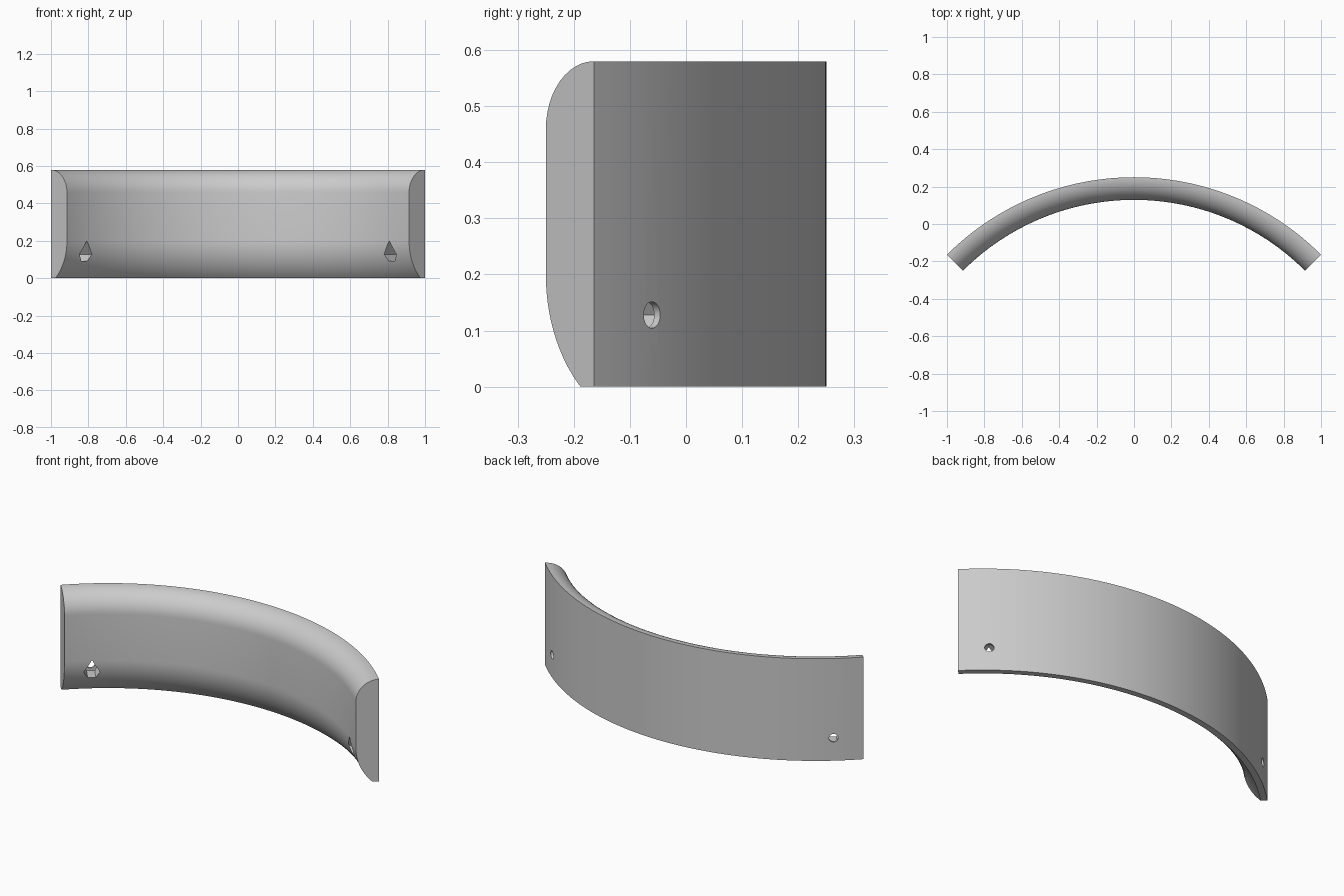
import bpy, bmesh
from math import sin, cos, pi, radians, sqrt

default = bpy.data.objects.get("Cube")
if default:
    bpy.data.objects.remove(default, do_unlink=True)

R_OUT = sqrt(2)            # back radius, the band spans a quarter circle
DEPTH = 0.121              # band thickness
HEIGHT = 0.58
CENTRE_Y = 0.25 - R_OUT
SEGMENTS = 64
HOLE_ANGLE = radians(38.7)
HOLE_Z = 0.128

grey = bpy.data.materials.new("light_grey")
grey.use_nodes = True
colour = (0.6, 0.6, 0.6, 1)
grey.diffuse_color = colour
grey.node_tree.nodes["Principled BSDF"].inputs["Base Color"].default_value = colour


def polar(radius, angle, across, z):
    """Point on the arc; across runs sideways along the tangent."""
    return (radius * sin(angle) + across * cos(angle),
            CENTRE_Y + radius * cos(angle) - across * sin(angle), z)


def loft(name, rings):
    """Solid from closed rings of points, capped at both ends."""
    bm = bmesh.new()
    loops = [[bm.verts.new(p) for p in ring] for ring in rings]
    n = len(loops[0])
    for a, b in zip(loops, loops[1:]):
        for i in range(n):
            j = (i + 1) % n
            bm.faces.new((a[i], a[j], b[j], b[i]))
    bm.faces.new(loops[0])
    bm.faces.new(loops[-1])
    bmesh.ops.recalc_face_normals(bm, faces=bm.faces)
    mesh = bpy.data.meshes.new(name)
    bm.to_mesh(mesh)
    bm.free()
    mesh.materials.append(grey)
    obj = bpy.data.objects.new(name, mesh)
    bpy.context.collection.objects.link(obj)
    return obj


# Cross-section as (depth, z): flat back, rounded top, tapered foot
profile = [(0, 0)]
foot_radius, foot_height, steps = 0.273, 0.2, 12
for i in range(steps + 1):
    z = foot_height * i / steps
    drop = foot_radius - sqrt(foot_radius ** 2 - (foot_height - z) ** 2)
    profile.append((DEPTH - drop, z))
for i in range(steps + 1):
    a = pi / 2 * i / steps
    profile.append((DEPTH * cos(a), HEIGHT - DEPTH + DEPTH * sin(a)))

# Curved band
angles = [pi / 4 * (2 * i / SEGMENTS - 1) for i in range(SEGMENTS + 1)]
band = loft("curved_band",
            [[polar(R_OUT - d, a, 0, z) for d, z in profile] for a in angles])

# Nut pocket outline: half hexagon below, pointed roof above
nut = 0.042
pocket = [(nut * cos(a), nut * sin(a)) for a in (pi, pi * 4 / 3, pi * 5 / 3, 0)]
pocket.append((0, nut * sqrt(3)))
bore = [(0.0235 * cos(2 * pi * i / 32), 0.0235 * sin(2 * pi * i / 32)) for i in range(32)]

# Pockets and screw holes on both sides
cutters = []
for side in (-1, 1):
    for name, outline, r0, r1 in (("nut_pocket", pocket, 1.2, R_OUT - 0.014),
                                  ("screw_hole", bore, 1.36, 1.5)):
        cutter = loft(name + "_cutter",
                      [[polar(r, side * HOLE_ANGLE, t, HOLE_Z + h) for t, h in outline]
                       for r in (r0, r1)])
        cutter.hide_render = True
        cutters.append(cutter)
        mod = band.modifiers.new(name, 'BOOLEAN')
        mod.operation = 'DIFFERENCE'
        mod.solver = 'EXACT'
        mod.object = cutter

bpy.ops.object.select_all(action='DESELECT')
band.select_set(True)
bpy.context.view_layer.objects.active = band
for mod in list(band.modifiers):
    bpy.ops.object.modifier_apply(modifier=mod.name)
for cutter in cutters:
    bpy.data.objects.remove(cutter, do_unlink=True)
bpy.ops.object.shade_smooth_by_angle(angle=radians(30))
